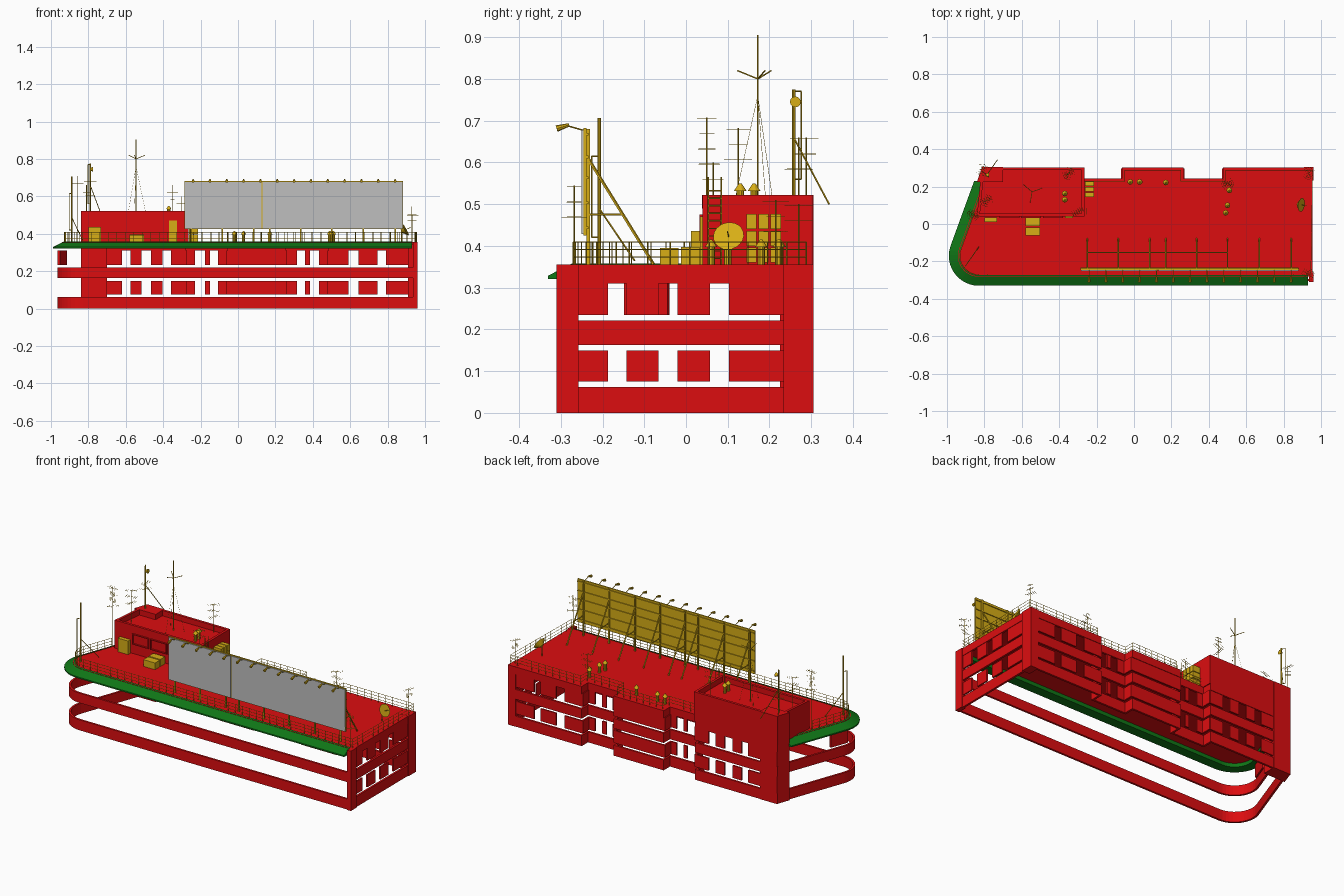
import bpy
import bmesh
import math
import random
from mathutils import Vector, Matrix

random.seed(4)
if "Cube" in bpy.data.objects:
    bpy.data.objects.remove(bpy.data.objects["Cube"])


def material(name, red, green, blue):
    mat = bpy.data.materials.new(name)
    mat.use_nodes = True
    mat.diffuse_color = (red, green, blue, 1)
    mat.node_tree.nodes["Principled BSDF"].inputs["Base Color"].default_value = (red, green, blue, 1)
    return mat


RED = material("wall red", 0.72, 0.004, 0.005)
GREEN = material("canopy green", 0.005, 0.18, 0.008)
GOLD = material("metal gold", 0.68, 0.42, 0.008)
GREY = material("panel grey", 0.52, 0.52, 0.52)

parts = {}


def mesh_of(name, mat):
    if name not in parts:
        parts[name] = (bmesh.new(), mat)
    return parts[name][0]


def loft(name, mat, rings, closed_ring=True):
    """Skin a list of equal rings and cap both ends."""
    bm = mesh_of(name, mat)
    rows = [[bm.verts.new(p) for p in ring] for ring in rings]
    count = len(rows[0])
    for low, high in zip(rows, rows[1:]):
        for i in range(count):
            j = (i + 1) % count
            bm.faces.new((low[i], low[j], high[j], high[i]))
    bm.faces.new(rows[0][::-1])
    bm.faces.new(rows[-1])


def prism(name, mat, outline, bottom, top):
    loft(name, mat, [[(x, y, z) for x, y in outline] for z in (bottom, top)])


def box(name, mat, x, y, z):
    prism(name, mat, [(x[0], y[0]), (x[1], y[0]), (x[1], y[1]), (x[0], y[1])], *z)


def rod(name, mat, start, end, radius=0.002, tip=None, sides=5):
    start, end = Vector(start), Vector(end)
    axis = end - start
    place = Matrix.Translation((start + end) / 2) @ axis.to_track_quat("Z", "Y").to_matrix().to_4x4()
    bmesh.ops.create_cone(mesh_of(name, mat), cap_ends=True, segments=sides, radius1=radius,
                          radius2=radius if tip is None else tip, depth=axis.length, matrix=place)


def inset(path, distance):
    """Offset an open path to its left with mitred corners."""
    pts = [Vector(p) for p in path]
    result = []
    for i, p in enumerate(pts):
        before = (p - pts[i - 1]).normalized() if i else (pts[1] - p).normalized()
        after = (pts[i + 1] - p).normalized() if i < len(pts) - 1 else before
        n1, n2 = Vector((-before.y, before.x)), Vector((-after.y, after.x))
        result.append(tuple(p + (n1 + n2) * distance / (1 + n1.dot(n2))))
    return result


def ribbon(name, mat, path, bottom, top, thick=0.012):
    inner = inset(path, thick)
    loft(name, mat, [[(*a, bottom), (*b, bottom), (*b, top), (*a, top)] for a, b in zip(path, inner)])


def front_path(radius, right_end, back=0.23):
    """Slanted left side, rounded corner, straight front."""
    arc = []
    for i in range(13):
        a = math.radians(160 + 110 * i / 12)
        arc.append((-0.83 + radius * math.cos(a), -0.17 + radius * math.sin(a)))
    x, y = arc[0]
    return [(x + (back - y) * 0.364, back)] + arc + [(right_end, -0.17 - radius)]


# Stepped rear outline
E, B, R = 0.955, 0.303, 0.243
rear = [(E, B), (0.475, B), (0.475, R), (0.265, R), (0.265, B),
        (-0.065, B), (-0.065, R), (-0.27, R), (-0.27, B), (-0.815, B)]
end_and_rear = [(E, -0.305)] + rear

# Floor bands and roof slab
for bottom, top in ((0, 0.062), (0.163, 0.221)):
    ribbon("front_band", RED, front_path(0.135, 0.95), bottom, top)
    ribbon("rear_band", RED, end_and_rear, bottom, top)
ribbon("rear_beam", RED, end_and_rear, 0.31, 0.355)
prism("roof_slab", RED, front_path(0.112, E) + rear, 0.343, 0.355)

# Wall panels between the windows
floors = ((0.075, 0.149), (0.234, 0.312))
outer_panels = ((-0.7, -0.62), (-0.576, -0.517), (-0.464, -0.405), (-0.357, -0.27),
                (-0.065, 0.265), (0.475, 0.59), (0.645, 0.747), (0.79, 0.91))
recess_panels = ((-0.27, -0.23), (-0.176, -0.15), (-0.107, -0.065),
                 (0.265, 0.315), (0.357, 0.384), (0.432, 0.475))
end_panels = ((-0.26, -0.187), (-0.142, -0.066), (-0.02, 0.058), (0.103, 0.24))
for floor in floors:
    for span in outer_panels:
        box("rear_panel", RED, span, (B - 0.012, B - 0.003), floor)
    for span in recess_panels:
        box("recess_panel", RED, span, (R - 0.012, R - 0.003), floor)
    for x in (-0.27, -0.065, 0.265, 0.475):
        box("recess_side", RED, (x - 0.005, x + 0.005), (R - 0.01, B - 0.005), floor)
    for span in end_panels:
        box("end_panel", RED, (E - 0.012, E - 0.003), span, floor)
ribbon("left_panel", RED, [(-0.926, -0.04), (-0.964, -0.145)], *floors[1])

# Corner pillars
box("front_pillar", RED, (0.935, 0.96), (-0.31, -0.258), (0, 0.356))
box("rear_pillar", RED, (0.91, 0.96), (0.233, 0.305), (0, 0.356))
prism("tall_pillar", RED, [(-0.84, 0.225), (-0.7, 0.225), (-0.7, 0.305), (-0.812, 0.305)], 0, 0.522)

# Sloping canopy
outer, inner = front_path(0.16, 0.93), front_path(0.103, 0.93)
loft("canopy", GREEN, [[(*a, 0.321), (*b, 0.321), (*b, 0.358), (*a, 0.329)] for a, b in zip(outer, inner)])

# Rooftop house with parapet, window frames and door
house = [(-0.84, 0.04), (-0.265, 0.04), (-0.265, B), (-0.815, B)]
prism("roof_house", RED, house, 0.35, 0.49)
ribbon("house_parapet", RED, house + house[:1], 0.49, 0.522, 0.015)
for i in range(3):
    left = -0.72 + 0.117 * i
    right = left + 0.107
    for z in (0.412, 0.47):
        box("window_frame", RED, (left, right), (0.032, 0.041), (z, z + 0.005))
    for x in (left, right - 0.005):
        box("window_frame", RED, (x, x + 0.005), (0.032, 0.041), (0.412, 0.475))
box("door", GOLD, (-0.37, -0.325), (0.033, 0.041), (0.356, 0.47))

# Ladder on the house side
for y in (0.053, 0.085):
    rod("ladder", GOLD, (-0.255, y, 0.355), (-0.255, y, 0.565))
for i in range(10):
    z = 0.37 + 0.018 * i
    rod("ladder", GOLD, (-0.255, 0.053, z), (-0.255, 0.085, z), 0.0015)

# Roof railing
rail_path = front_path(0.1, 0.945, 0.04) + inset(rear, 0.015)[:-1]
rail_path[-1] = (-0.255, R - 0.015)
for a, b in zip(rail_path, rail_path[1:]):
    a, b = Vector(a), Vector(b)
    for z in (0.373, 0.391, 0.409):
        rod("railing", GOLD, (*a, z), (*b, z), 0.0013, sides=4)
    steps = max(1, round((b - a).length / 0.045))
    for i in range(steps):
        p = a.lerp(b, i / steps)
        rod("railing", GOLD, (*p, 0.355), (*p, 0.409), 0.0015, sides=4)

# Billboard with frame, braces and lamps
box("billboard_back", GOLD, (-0.287, 0.882), (-0.246, -0.238), (0.425, 0.682))
for span in ((-0.284, 0.125), (0.131, 0.879)):
    box("billboard_face", GREY, span, (-0.25, -0.246), (0.429, 0.678))
for z in (0.44, 0.5, 0.56, 0.61, 0.665):
    box("billboard_rail", GOLD, (-0.285, 0.88), (-0.238, -0.233), (z, z + 0.006))
for x in (-0.25, -0.085, 0.085, 0.17, 0.335, 0.5, 0.67, 0.84):
    box("billboard_post", GOLD, (x - 0.004, x + 0.004), (-0.238, -0.23), (0.355, 0.68))
    rod("billboard_brace", GOLD, (x, -0.235, 0.61), (x, -0.078, 0.356), 0.004)
    rod("billboard_brace", GOLD, (x, -0.235, 0.475), (x, -0.15, 0.475), 0.003)
rod("billboard_brace", GOLD, (-0.25, -0.152, 0.475), (0.5, -0.152, 0.475), 0.003)
for i in range(13):
    x = -0.24 + 0.09 * i
    rod("lamp_arm", GOLD, (x, -0.24, 0.675), (x, -0.285, 0.688), 0.002)
    rod("lamp_head", GOLD, (x, -0.28, 0.69), (x, -0.31, 0.681), 0.004, 0.008, 8)

# Equipment boxes
box("cabinet", GOLD, (-0.58, -0.503), (-0.062, -0.018), (0.355, 0.395))
box("cabinet", GOLD, (-0.58, -0.503), (-0.012, 0.032), (0.355, 0.397))
box("tall_cabinet", GOLD, (-0.8, -0.732), (0.012, 0.035), (0.355, 0.436))
for i in range(3):
    y = 0.145 + 0.029 * i
    for z in (0.36, 0.4, 0.44):
        box("cooling_unit", GOLD, (-0.262, -0.213), (y, y + 0.024), (z, z + 0.036))

# Capped vents
for x, y, z in ((-0.37, 0.13, 0.49), (-0.37, 0.163, 0.49), (0.49, 0.06, 0.355), (0.5, 0.1, 0.355),
                (0.51, 0.18, 0.355), (0.17, 0.222, 0.355), (-0.02, 0.225, 0.355), (0.03, 0.225, 0.355)):
    rod("vent_pipe", GOLD, (x, y, z), (x, y, z + 0.045), 0.009, sides=10)
    rod("vent_cap", GOLD, (x, y, z + 0.042), (x, y, z + 0.06), 0.015, 0.003, 10)

# Satellite dish
rod("dish_stand", GOLD, (0.875, 0.105, 0.355), (0.875, 0.105, 0.42), 0.004)
rod("dish", GOLD, (0.875, 0.105, 0.413), (0.895, 0.102, 0.424), 0.01, 0.037, 20)
rod("dish_arm", GOLD, (0.88, 0.104, 0.415), (0.925, 0.099, 0.435), 0.0015)

# Guyed central mast
hub = Vector((-0.545, 0.172, 0.8))
rod("tall_mast", GOLD, (hub.x, hub.y, 0.49), (hub.x, hub.y, 0.905), 0.0022)
for i in range(3):
    a = math.radians(20 + 120 * i)
    ray = Vector((math.cos(a), math.sin(a), 0)) * 0.05
    rod("mast_arm", GOLD, hub, hub + ray + Vector((0, 0, 0.02)), 0.0018)
    rod("guy_wire", GOLD, hub - Vector((0, 0, 0.04)), hub + ray * 1.2 - Vector((0, 0, 0.31)), 0.0006, sides=3)

# Service masts with side loops and struts
for x, y, base, top, strut in ((-0.79, 0.258, 0.49, 0.775, 0.66), (-0.89, -0.208, 0.355, 0.707, 0.49)):
    rod("service_mast", GOLD, (x, y, base), (x, y, top), 0.004, sides=8)
    rod("mast_strut", GOLD, (x, y, strut), (x + 0.06, y + 0.085, base + 0.01), 0.0022)
    side = (x - 0.012, y + (0.018 if y > 0 else -0.018))
    low, high = (0.56, 0.77) if y > 0 else (0.42, 0.615)
    rod("mast_loop", GOLD, (*side, low), (*side, high), 0.002)
    for z in (low, high):
        rod("mast_loop", GOLD, (x, y, z), (*side, z), 0.002)
rod("small_dish", GOLD, (-0.79, 0.262, 0.745), (-0.775, 0.262, 0.745), 0.006, 0.013, 12)


# Comb aerials
def aerial(x, y, base, top, levels=3):
    rod("aerial", GOLD, (x, y, base), (x, y, top), 0.0015, sides=4)
    for level in range(levels):
        z = top - 0.004 - 0.036 * level
        a = random.uniform(0, math.pi)
        along = Vector((math.cos(a), math.sin(a), 0))
        across = Vector((-along.y, along.x, 0))
        centre = Vector((x, y, z))
        rod("aerial", GOLD, centre - along * 0.03, centre + along * 0.03, 0.0009, sides=3)
        for i in range(6):
            p = centre + along * (0.012 * i - 0.03)
            rod("aerial", GOLD, p - across * 0.016, p + across * 0.016, 0.0007, sides=3)


for x, y, base, top, levels in ((-0.35, 0.27, 0.49, 0.66, 3), (-0.79, 0.125, 0.49, 0.682, 3),
                                (-0.86, 0.05, 0.355, 0.708, 4), (-0.81, 0.288, 0.52, 0.66, 2),
                                (-0.3, 0.065, 0.49, 0.6, 2), (0.5, 0.215, 0.355, 0.51, 3),
                                (0.93, -0.268, 0.355, 0.545, 3), (0.935, 0.27, 0.355, 0.5, 2)):
    aerial(x, y, base, top, levels)

# Turn every part into an object
for name, (bm, mat) in parts.items():
    bmesh.ops.recalc_face_normals(bm, faces=bm.faces[:])
    mesh = bpy.data.meshes.new(name)
    bm.to_mesh(mesh)
    bm.free()
    mesh.materials.append(mat)
    bpy.context.collection.objects.link(bpy.data.objects.new(name, mesh))
